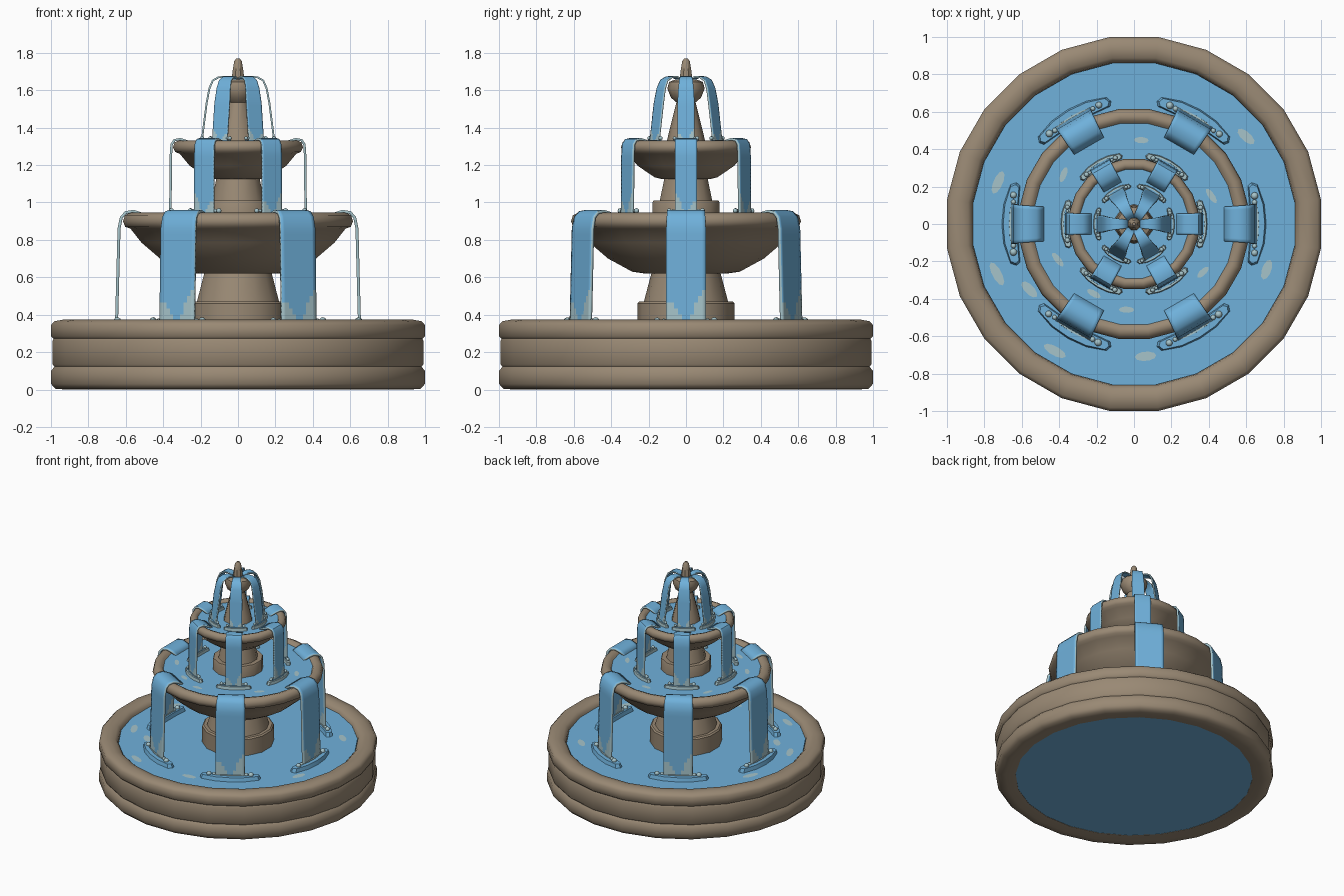
import bpy, bmesh, math, random
from mathutils import Matrix

random.seed(4)
old = bpy.data.objects.get("Cube")
if old:
    bpy.data.objects.remove(old, do_unlink=True)


def material(name, rgb):
    m = bpy.data.materials.new(name)
    m.use_nodes = True
    m.diffuse_color = (*rgb, 1)
    m.node_tree.nodes["Principled BSDF"].inputs["Base Color"].default_value = (*rgb, 1)
    return m


STONE = material("warm stone", (0.32, 0.25, 0.175))
WATER = material("blue water", (0.16, 0.44, 0.71))
FOAM = material("pale foam", (0.38, 0.55, 0.59))


def finish(bm, name, mats, angle=40):
    bmesh.ops.recalc_face_normals(bm, faces=bm.faces)
    me = bpy.data.meshes.new(name)
    bm.to_mesh(me)
    bm.free()
    ob = bpy.data.objects.new(name, me)
    bpy.context.collection.objects.link(ob)
    for m in mats:
        me.materials.append(m)
    bpy.ops.object.select_all(action='DESELECT')
    ob.select_set(True)
    bpy.context.view_layer.objects.active = ob
    bpy.ops.object.shade_smooth_by_angle(angle=math.radians(angle))
    return ob


def lathe(name, profile, sides, mat, closed=False, angle=40):
    """Turn a radius/height profile about z; open ends are capped."""
    bm = bmesh.new()
    rings = []
    for r, z in profile:
        rings.append([bm.verts.new((r * math.cos(a), r * math.sin(a), z))
                      for a in ((i + 0.5) * math.tau / sides for i in range(sides))])
    pairs = list(zip(rings, rings[1:]))
    if closed:
        pairs.append((rings[-1], rings[0]))
    else:
        bm.faces.new(rings[0])
        bm.faces.new(rings[-1])
    for a, b in pairs:
        for i in range(sides):
            j = (i + 1) % sides
            bm.faces.new((a[i], a[j], b[j], b[i]))
    return finish(bm, name, [mat], angle)


# Stone basin with base moulding and rounded rim, and its pool
lathe("basin", [(0.86, 0.01), (0.93, 0), (0.985, 0.004), (1.008, 0.03), (1.008, 0.10),
                (0.99, 0.122), (1.0, 0.135), (1.0, 0.26), (0.994, 0.272), (1.008, 0.285),
                (1.008, 0.345), (0.99, 0.365), (0.94, 0.374), (0.895, 0.366),
                (0.873, 0.345), (0.865, 0.30)], 24, STONE, True, 55)
lathe("pool_water", [(0.868, 0.012), (0.868, 0.333)], 24, WATER)

# Lower pedestal, bowl and water
lathe("lower_pedestal", [(0.26, 0.32), (0.26, 0.46), (0.25, 0.47), (0.225, 0.47),
                         (0.18, 0.64)], 14, STONE)
lathe("lower_bowl", [(0.22, 0.62), (0.29, 0.63), (0.42, 0.70), (0.52, 0.785), (0.58, 0.86),
                     (0.608, 0.87), (0.62, 0.90), (0.61, 0.932), (0.58, 0.946),
                     (0.553, 0.938), (0.538, 0.915), (0.50, 0.89)], 24, STONE, angle=65)
lathe("lower_bowl_water", [(0.53, 0.90), (0.545, 0.922)], 24, WATER)

# Upper pedestal, bowl and water
lathe("upper_pedestal", [(0.185, 0.90), (0.185, 1.0), (0.18, 1.01), (0.145, 1.01),
                         (0.115, 1.15)], 12, STONE)
lathe("upper_bowl", [(0.13, 1.125), (0.17, 1.135), (0.26, 1.195), (0.315, 1.26), (0.34, 1.27),
                     (0.352, 1.295), (0.343, 1.322), (0.32, 1.331), (0.30, 1.325),
                     (0.29, 1.30)], 20, STONE, angle=65)
lathe("upper_bowl_water", [(0.285, 1.295), (0.298, 1.31)], 20, WATER)

# Top column with cup and finial
lathe("top_column", [(0.11, 1.29), (0.095, 1.36), (0.05, 1.54)], 10, STONE)
lathe("top_cup", [(0.045, 1.53), (0.08, 1.56), (0.1, 1.61), (0.09, 1.645), (0.05, 1.66)],
      10, STONE)
lathe("finial", [(0.038, 1.64), (0.032, 1.70), (0.022, 1.755), (0.01, 1.77)], 8, STONE)


def waterfall(name, path, half_top, half_low, turn, thick):
    """Curved sheet of water with foam edges and a ragged foam foot."""
    columns, drop = 10, 16
    (r0, z0), (r1, z1) = path[-2:]
    points = path[:-1] + [(r0 + (r1 - r0) * k / drop, z0 + (z1 - z0) * k / drop)
                          for k in range(1, drop + 1)]
    bm = bmesh.new()
    rows = []
    for k, (r, z) in enumerate(points):
        half = half_top + (half_low - half_top) * min(1, k / (len(path) - 2))
        rows.append([bm.verts.new((r, half * (2 * c / columns - 1), z))
                     for c in range(columns + 1)])
    ragged = [6, 5, 4, 2, 1, 1, 2, 3, 4, 4]
    if random.random() < 0.5:
        ragged.reverse()
    for k in range(len(rows) - 1):
        for c in range(columns):
            f = bm.faces.new((rows[k][c], rows[k][c + 1], rows[k + 1][c + 1], rows[k + 1][c]))
            if len(rows) - 2 - k < ragged[c]:
                f.material_index = 1
    bmesh.ops.rotate(bm, verts=bm.verts, matrix=Matrix.Rotation(turn, 3, 'Z'))
    ob = finish(bm, name, [WATER, FOAM])
    sheet = ob.modifiers.new("sheet", 'SOLIDIFY')
    sheet.thickness = thick
    sheet.offset = 0
    sheet.material_offset_rim = 1


def splash(name, radius, z, wide, deep, height, turn, mat):
    """Low slab with blunt ends where a waterfall lands."""
    outline = [(-0.9, -0.95), (-0.75, -0.55), (-0.75, 0.55), (-0.9, 0.95), (-0.5, 1.03),
               (0.1, 0.98), (0.8, 0.5), (1, 0), (0.8, -0.5), (0.1, -0.98), (-0.5, -1.03)]
    bm = bmesh.new()
    low = [bm.verts.new((radius + x * deep, y * wide, z)) for x, y in outline]
    top = [bm.verts.new((radius + x * deep * 0.85, y * wide * 0.95, z + height))
           for x, y in outline]
    bm.faces.new(low)
    bm.faces.new(top)
    for i in range(len(low)):
        j = (i + 1) % len(low)
        bm.faces.new((low[i], low[j], top[j], top[i]))
    bmesh.ops.rotate(bm, verts=bm.verts, matrix=Matrix.Rotation(turn, 3, 'Z'))
    finish(bm, name, [mat], 30)


def bubbles(name, radius, z, wide, size, turn):
    """Little foam balls beside the foot of a waterfall."""
    bm = bmesh.new()
    for y, s in ((-0.72, 1), (-0.55, 0.7), (0.54, 0.8), (0.7, 1.1)):
        spot = Matrix.Rotation(turn, 4, 'Z') @ Matrix.Translation((radius, y * wide, z))
        bmesh.ops.create_icosphere(bm, subdivisions=2, radius=size * s, matrix=spot)
    finish(bm, name, [FOAM], 60)


# Three tiers of six waterfalls
tiers = [
    ("lower", [(0.485, 0.92), (0.525, 0.942), (0.56, 0.953), (0.60, 0.946), (0.624, 0.92),
               (0.636, 0.86), (0.65, 0.335)], 0.092, 0.106, 0.016, 0.655, 0.215, 0.052, 0.333),
    ("middle", [(0.23, 1.308), (0.275, 1.328), (0.31, 1.339), (0.34, 1.333), (0.355, 1.31),
                (0.359, 1.25), (0.362, 0.925)], 0.055, 0.06, 0.013, 0.362, 0.125, 0.03, 0.922),
    ("top", [(0.03, 1.655), (0.07, 1.672), (0.105, 1.669), (0.135, 1.652), (0.153, 1.61),
             (0.168, 1.53), (0.196, 1.31)], 0.022, 0.046, 0.01, 0.196, 0.085, 0.022, 1.31),
]
for tier, path, half_top, half_low, thick, foot, wide, deep, z in tiers:
    for n in range(6):
        turn = n * math.tau / 6
        waterfall(f"{tier}_waterfall_{n + 1}", path, half_top, half_low, turn, thick)
        if tier == "lower":
            splash(f"{tier}_splash_{n + 1}", foot, z, wide, deep, 0.03, turn, WATER)
            splash(f"{tier}_foam_line_{n + 1}", foot - 0.006, z + 0.004, half_low * 1.25,
                   0.022, 0.03, turn, FOAM)
        else:
            splash(f"{tier}_splash_{n + 1}", foot, z, wide, deep, 0.022, turn, FOAM)
            splash(f"{tier}_splash_core_{n + 1}", foot, z + 0.003, wide * 0.8,
                   deep * 0.55, 0.022, turn, WATER)
        bubbles(f"{tier}_bubbles_{n + 1}", foot - deep * 0.2, z + 0.034, wide,
                0.06 * wide + 0.005, turn)


def foam_flecks(name, spots, z, size):
    """Thin oval flecks floating along the water."""
    bm = bmesh.new()
    for degrees, radius in spots:
        place = (Matrix.Rotation(math.radians(degrees), 4, 'Z')
                 @ Matrix.Translation((radius, 0, z))
                 @ Matrix.Rotation(random.uniform(-0.3, 0.3), 4, 'Z')
                 @ Matrix.Diagonal((0.42, random.uniform(0.9, 1.2), 1, 1)))
        bmesh.ops.create_circle(bm, cap_ends=True, segments=10, radius=size, matrix=place)
    finish(bm, name, [FOAM])


foam_flecks("pool_foam", [(38, 0.76), (163, 0.76), (200, 0.78), (212, 0.66), (238, 0.8),
                          (275, 0.71), (341, 0.75)], 0.337, 0.06)
foam_flecks("bowl_foam", [(20, 0.44), (85, 0.45), (145, 0.46), (205, 0.45), (240, 0.43),
                          (265, 0.46), (325, 0.45)], 0.926, 0.04)
